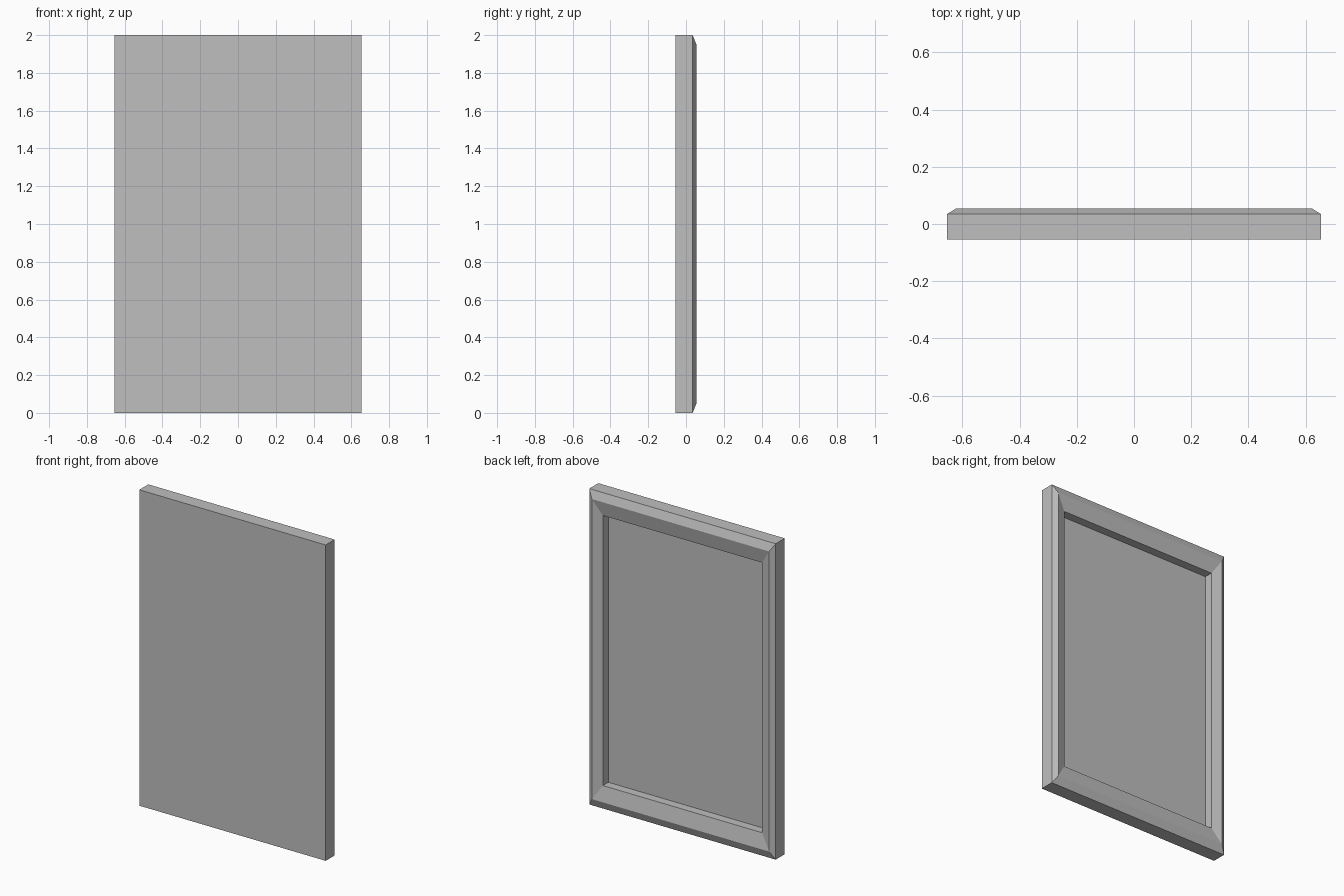
import bpy, bmesh

cube = bpy.data.objects.get("Cube")
if cube:
    bpy.data.objects.remove(cube, do_unlink=True)

HALF_W, HALF_H = 0.653, 1.0

# Single plain material
grey = bpy.data.materials.new("plain_grey")
grey.use_nodes = True
color = (0.52, 0.52, 0.52, 1)
grey.diffuse_color = color
grey.node_tree.nodes["Principled BSDF"].inputs["Base Color"].default_value = color


def make_object(name, bm):
    bmesh.ops.recalc_face_normals(bm, faces=bm.faces)
    mesh = bpy.data.meshes.new(name)
    bm.to_mesh(mesh)
    bm.free()
    mesh.materials.append(grey)
    obj = bpy.data.objects.new(name, mesh)
    bpy.context.collection.objects.link(obj)
    return obj


def ring(bm, inset, y):
    """Rectangle of vertices, inset in proportion to the outline."""
    w, h = HALF_W * (1 - inset), HALF_H * (1 - inset)
    return [bm.verts.new((sx * w, y, HALF_H + sz * h))
            for sx, sz in ((-1, -1), (1, -1), (1, 1), (-1, 1))]


# Frame moulding with its recessed panel: (inset, depth) steps from front to panel
profile = [(0, -0.055), (0, 0.035), (0.05, 0.055), (0.145, 0.035), (0.145, -0.02)]
bm = bmesh.new()
rings = [ring(bm, inset, y) for inset, y in profile]
for a, b in zip(rings, rings[1:]):
    for i in range(4):
        j = (i + 1) % 4
        bm.faces.new((a[i], a[j], b[j], b[i]))
bm.faces.new(rings[0])
bm.faces.new(rings[-1])
make_object("picture_frame", bm)
